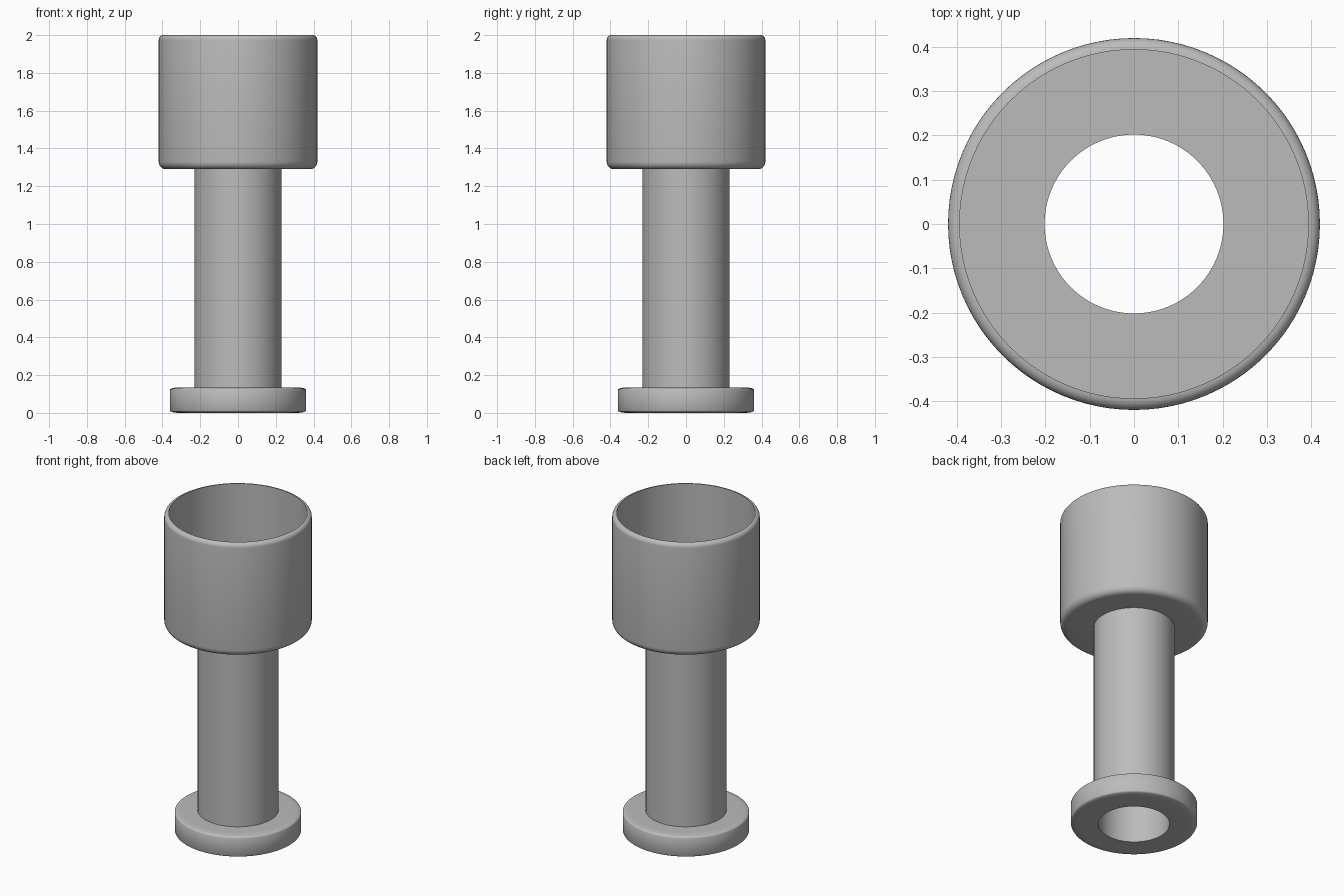
import bpy
import bmesh
import math

SEGMENTS = 96

cube = bpy.data.objects.get("Cube")
if cube:
    bpy.data.objects.remove(cube, do_unlink=True)

metal = bpy.data.materials.new("plain grey")
metal.use_nodes = True
grey = (0.5, 0.5, 0.5, 1)
metal.diffuse_color = grey
metal.node_tree.nodes["Principled BSDF"].inputs["Base Color"].default_value = grey


def fillet(cx, cz, rx, rz, start, steps=6):
    """Quarter ellipse running anticlockwise from the start angle in degrees."""
    angles = [math.radians(start + 90 * i / steps) for i in range(steps + 1)]
    return [(cx + rx * math.cos(a), cz + rz * math.sin(a)) for a in angles]


def lathe(name, profile):
    """Revolve an open or closed (radius, z) profile around the z axis."""
    bm = bmesh.new()
    verts = [bm.verts.new((r, 0, z)) for r, z in profile]
    edges = [bm.edges.new(pair) for pair in zip(verts, verts[1:])]
    bmesh.ops.spin(bm, geom=verts + edges, cent=(0, 0, 0), axis=(0, 0, 1),
                   angle=math.tau, steps=SEGMENTS, use_merge=True)
    bmesh.ops.remove_doubles(bm, verts=bm.verts, dist=1e-5)
    bmesh.ops.recalc_face_normals(bm, faces=bm.faces)
    mesh = bpy.data.meshes.new(name)
    bm.to_mesh(mesh)
    bm.free()
    mesh.materials.append(metal)
    obj = bpy.data.objects.new(name, mesh)
    bpy.context.collection.objects.link(obj)
    bpy.ops.object.select_all(action="DESELECT")
    obj.select_set(True)
    bpy.context.view_layer.objects.active = obj
    bpy.ops.object.shade_smooth_by_angle(angle=math.radians(35))


BORE, TUBE, FLANGE, CUP, CUP_INNER = 0.202, 0.23, 0.36, 0.42, 0.394
FLANGE_TOP, CUP_BASE, CUP_FLOOR, TOP = 0.135, 1.29, 1.32, 2.0

# One continuous shell: flange, hollow tube and open cup
profile = [(BORE, 0)]
profile += fillet(FLANGE - 0.05, 0.012, 0.05, 0.012, -90)
profile += fillet(FLANGE - 0.05, FLANGE_TOP - 0.012, 0.05, 0.012, 0)
profile += [(TUBE, FLANGE_TOP), (TUBE, CUP_BASE)]
profile += fillet(CUP - 0.04, CUP_BASE + 0.04, 0.04, 0.04, -90)
profile += fillet(CUP_INNER, TOP - 0.026, CUP - CUP_INNER, 0.026, 0)
profile += [(CUP_INNER, CUP_FLOOR), (BORE, CUP_FLOOR), (BORE, 0)]
lathe("flanged_tube_with_cup", profile)
